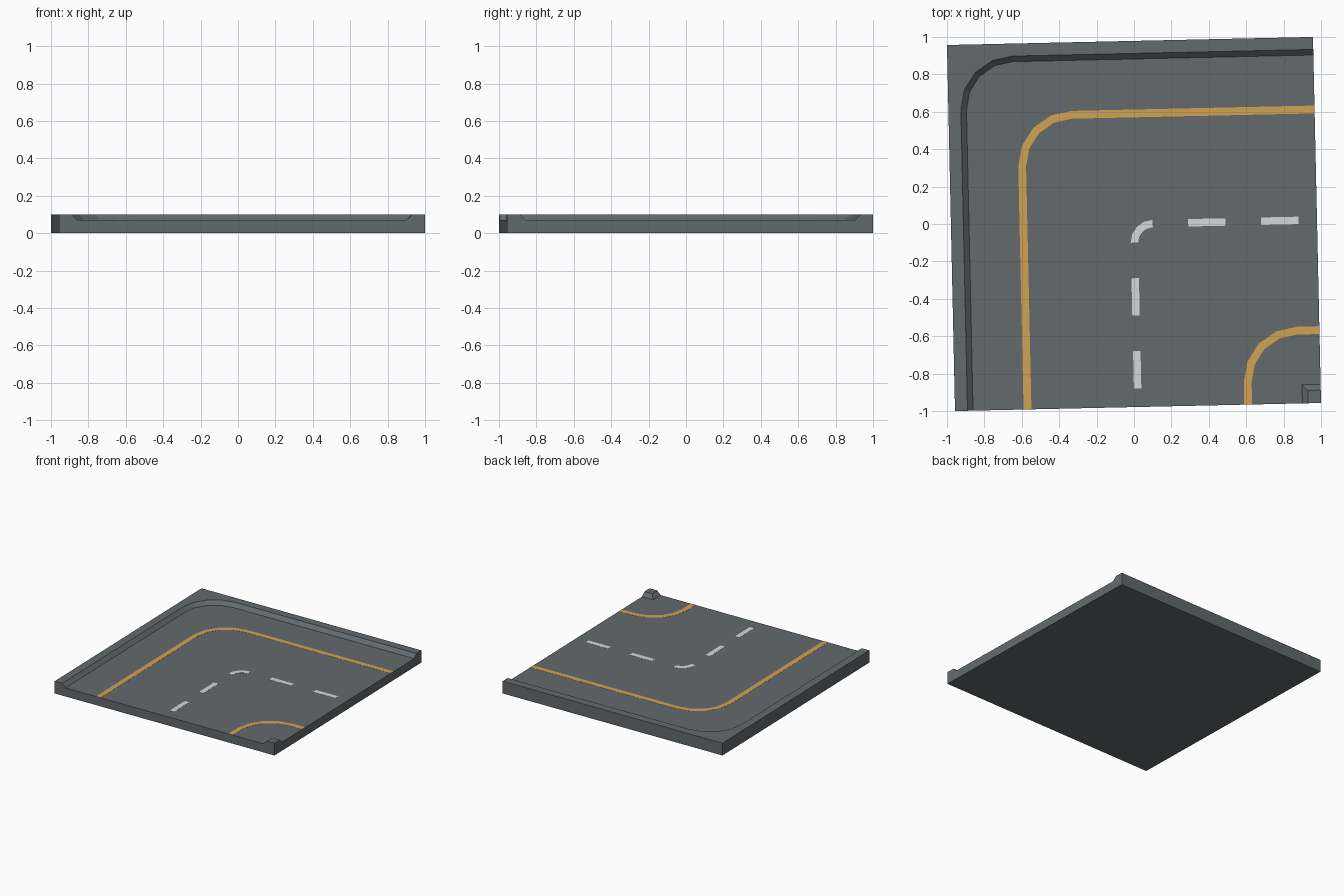
import bpy, bmesh, math
from mathutils import Matrix

if "Cube" in bpy.data.objects:
    bpy.data.objects.remove(bpy.data.objects["Cube"])

H = 0.9787                    # half side of the square tile
FLOOR, TOP = 0.07, 0.10       # road height, kerb height
TURN = Matrix.Rotation(math.radians(1.26), 4, 'Z')   # tile sits slightly turned


def material(name, rgb):
    m = bpy.data.materials.new(name)
    m.diffuse_color = (*rgb, 1)
    m.use_nodes = True
    m.node_tree.nodes["Principled BSDF"].inputs["Base Color"].default_value = m.diffuse_color
    return m


asphalt = material("asphalt grey", (0.125, 0.143, 0.153))
yellow = material("road yellow", (0.64, 0.36, 0.085))
white = material("road white", (0.66, 0.69, 0.70))


def make(name, faces, mat):
    """Mesh object from faces given as lists of 3D points."""
    bm = bmesh.new()
    for f in faces:
        bm.faces.new([bm.verts.new(p) for p in f])
    bmesh.ops.remove_doubles(bm, verts=bm.verts, dist=1e-5)
    bmesh.ops.recalc_face_normals(bm, faces=bm.faces)
    bm.transform(TURN)
    me = bpy.data.meshes.new(name)
    bm.to_mesh(me)
    bm.free()
    me.materials.append(mat)
    ob = bpy.data.objects.new(name, me)
    bpy.context.collection.objects.link(ob)
    return ob


def bend(cx, cy, r, extend=True):
    """Path from the front edge round a 4-segment quarter bend to the right edge."""
    arc = [(cx - r * math.cos(a), cy + r * math.sin(a))
           for a in (i * math.pi / 8 for i in range(5))]
    return [(cx - r, -H)] + arc + [(H, cy + r)] if extend else arc


def at(path, z):
    return [(x, y, z) for x, y in path]


def strip(a, b):
    """Quads joining two equally long 3D paths."""
    return [[a[i], a[i + 1], b[i + 1], b[i]] for i in range(len(a) - 1)]


def plate(name, a, b, mat):
    """Thin painted marking between two paths."""
    z0, z1 = FLOOR - 0.001, FLOOR + 0.001
    faces = strip(at(a, z1), at(b, z1)) + strip(at(a, z0), at(b, z0))
    faces += strip(at(a, z0), at(a, z1)) + strip(at(b, z0), at(b, z1))
    for i in (0, -1):
        faces.append(at([a[i], b[i]], z0) + at([b[i], a[i]], z1))
    make(name, faces, mat)


# Road tile: floor, sloped kerb along left and back, small kerb at the inside corner
kerb_top = at(bend(-0.63, 0.63, 0.282), TOP)
kerb_foot = at(bend(-0.63, 0.63, 0.252), FLOOR)


def corner(c, z):
    return at([(c, -H), (c, -c), (H, -c)], z)


block_foot, block_top = corner(0.879, FLOOR), corner(0.91, TOP)
bl, br, tr, tl = [(-H, -H), (H, -H), (H, H), (-H, H)]
up = lambda p: (*p, TOP)
down = lambda p: (*p, 0)
faces = [
    [down(p) for p in (bl, br, tr, tl)],                       # underside
    [down(bl), down(tl), up(tl), up(bl)],                      # left side
    [down(tl), down(tr), up(tr), up(tl)],                      # back side
    [down(bl), down(br), up(br), block_top[0], block_foot[0],  # front side
     kerb_foot[0], kerb_top[0], up(bl)],
    [down(tr), down(br), up(br), block_top[2], block_foot[2],  # right side
     kerb_foot[-1], kerb_top[-1], up(tr)],
    kerb_top + [up(tr), up(tl), up(bl)],                       # kerb top
    block_top + [up(br)],                                      # corner kerb top
    kerb_foot + block_foot[::-1],                              # road floor
]
faces += strip(kerb_top, kerb_foot) + strip(block_top, block_foot)
make("road_tile", faces, asphalt)

# Yellow edge lines
plate("outer_edge_line", bend(-0.32, 0.32, 0.292), bend(-0.32, 0.32, 0.25), yellow)
plate("inner_edge_line", bend(0.86, -0.86, 0.292), bend(0.86, -0.86, 0.25), yellow)

# White centre line: curved dash plus straight dashes on both legs
plate("centre_dash_curve", bend(0.1, -0.1, 0.12, False), bend(0.1, -0.1, 0.08, False), white)
W = 0.02
for n, (s, e) in enumerate([(0.29, 0.49), (0.68, 0.88)], 1):
    plate(f"centre_dash_right_{n}", [(s, -W), (e, -W)], [(s, W), (e, W)], white)
    plate(f"centre_dash_front_{n}", [(-W, -s), (-W, -e)], [(W, -s), (W, -e)], white)
